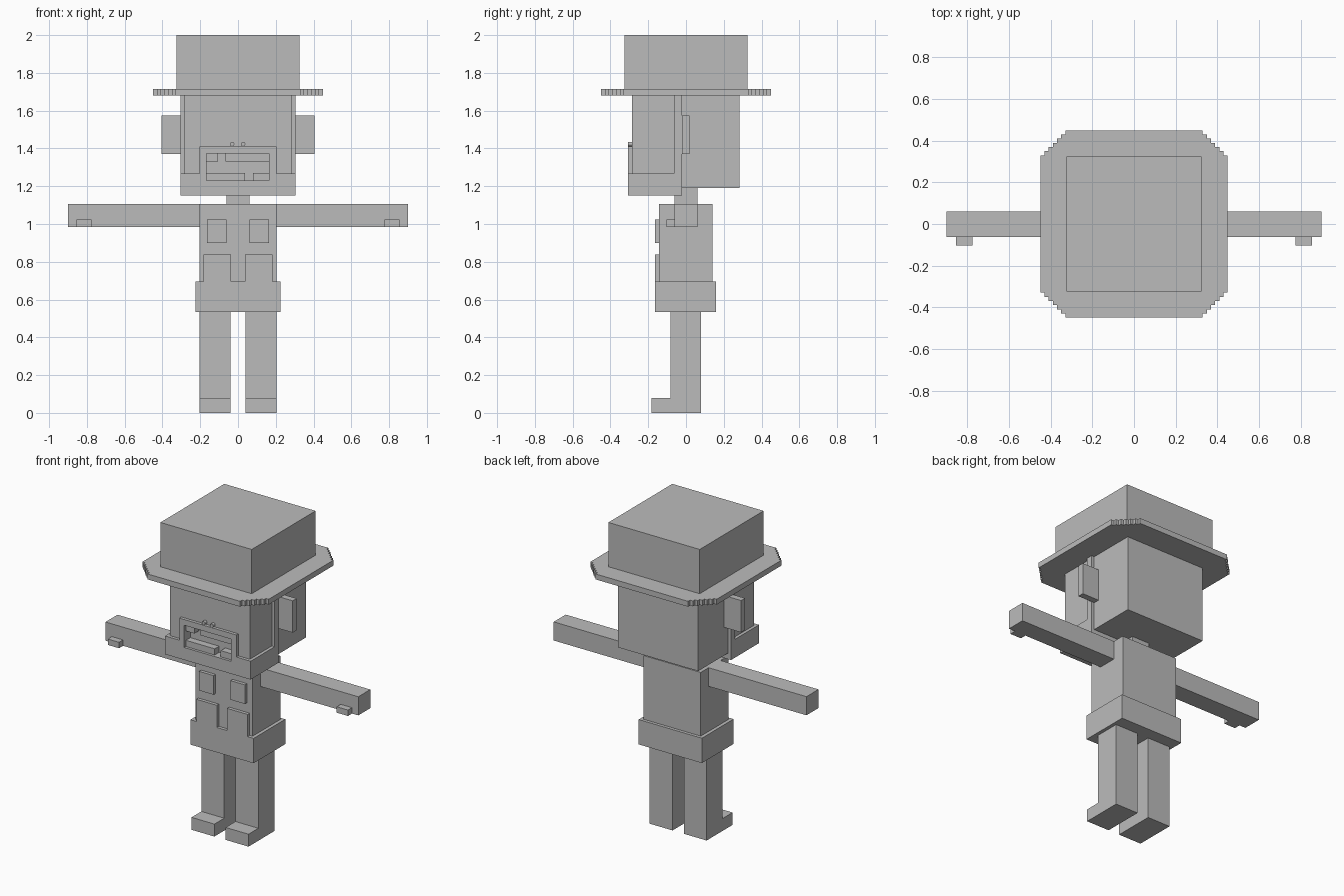
import bpy, bmesh, math
from mathutils import Matrix

if "Cube" in bpy.data.objects:
    bpy.data.objects.remove(bpy.data.objects["Cube"])

grey = bpy.data.materials.new("plain_grey")
grey.diffuse_color = (0.5, 0.5, 0.5, 1)
grey.use_nodes = True
grey.node_tree.nodes["Principled BSDF"].inputs["Base Color"].default_value = grey.diffuse_color


def finish(name, bm):
    bmesh.ops.recalc_face_normals(bm, faces=bm.faces[:])
    mesh = bpy.data.meshes.new(name)
    bm.to_mesh(mesh)
    bm.free()
    mesh.materials.append(grey)
    ob = bpy.data.objects.new(name, mesh)
    bpy.context.collection.objects.link(ob)
    return ob


def box(name, x, y, z):
    """Box from (low, high) pairs along each axis."""
    bm = bmesh.new()
    bmesh.ops.create_cube(bm, size=1)
    for v in bm.verts:
        v.co = [r[0] if c < 0 else r[1] for c, r in zip(v.co, (x, y, z))]
    return finish(name, bm)


def pair(name, x, y, z):
    """Same box on both sides of the body."""
    return [box("left_" + name, x, y, z),
            box("right_" + name, (-x[1], -x[0]), y, z)]


# Legs, feet and hips
pair("leg", (0.04, 0.203), (-0.083, 0.08), (0.08, 0.535))
pair("foot", (0.04, 0.203), (-0.183, 0.08), (0, 0.08))
box("hips", (-0.225, 0.225), (-0.163, 0.16), (0.535, 0.695))

# Torso with raised front panels
box("torso", (-0.203, 0.203), (-0.142, 0.14), (0.695, 1.105))
pair("waist_panel", (0.037, 0.183), (-0.163, -0.142), (0.695, 0.838))
pair("chest_panel", (0.06, 0.163), (-0.163, -0.142), (0.9, 1.023))

# Arms and thumbs
pair("arm", (0.203, 0.9), (-0.062, 0.06), (0.985, 1.105))
pair("thumb", (0.775, 0.855), (-0.103, -0.062), (0.985, 1.023))

# Head, neck and ears
box("neck", (-0.062, 0.062), (-0.062, 0.06), (1.105, 1.19))
head = box("head", (-0.285, 0.285), (-0.287, 0.283), (1.19, 1.68))
pair("ear", (0.285, 0.405), (-0.022, 0.018), (1.37, 1.575))

# Beard: chin, moustache and sideburns
chin = box("chin_beard", (-0.305, 0.305), (-0.307, -0.022), (1.15, 1.268))
moustache = box("moustache", (-0.203, 0.203), (-0.307, -0.286), (1.268, 1.41))
pair("sideburn", (0.284, 0.305), (-0.063, -0.022), (1.268, 1.68))

# Mouth opening
cutter = box("mouth_cutter", (-0.168, 0.165), (-0.5, -0.245), (1.23, 1.373))
cutter.hide_render = True
cutter.hide_viewport = True
for ob in (head, chin, moustache):
    mod = ob.modifiers.new("mouth", 'BOOLEAN')
    mod.operation = 'DIFFERENCE'
    mod.solver = 'EXACT'
    mod.object = cutter

# Teeth rows, each with one gap
for name, x, z in (("upper_tooth_a", (-0.168, -0.107), (1.33, 1.373)),
                   ("upper_tooth_b", (-0.065, 0.165), (1.33, 1.373)),
                   ("lower_tooth_a", (-0.168, 0.037), (1.23, 1.27)),
                   ("lower_tooth_b", (0.08, 0.165), (1.23, 1.27))):
    box(name, x, (-0.29, -0.245), z)

# Nostrils
for side, x in (("left", 0.027), ("right", -0.031)):
    bm = bmesh.new()
    bmesh.ops.create_cone(bm, cap_ends=True, segments=12, radius1=0.012,
                          radius2=0.012, depth=0.02,
                          matrix=Matrix.Translation((x, -0.297, 1.423))
                          @ Matrix.Rotation(math.pi / 2, 4, 'X'))
    finish(side + "_nostril", bm)

# Hat brim with stepped corners
corner = [(0.45, 0.33)]
for i in range(6):
    a, b = 0.45 - 0.02 * i, 0.33 + 0.02 * i
    corner += [(a - 0.02, b), (a - 0.02, b + 0.02)]
bm = bmesh.new()
ring = []
for quarter in range(4):
    for x, y in corner:
        for _ in range(quarter):
            x, y = -y, x
        ring.append(bm.verts.new((x, y, 1.68)))
face = bm.faces.new(ring)
top = bmesh.ops.extrude_face_region(bm, geom=[face])["geom"]
for v in top:
    if isinstance(v, bmesh.types.BMVert):
        v.co.z = 1.715
finish("hat_brim", bm)
box("hat_crown", (-0.325, 0.325), (-0.325, 0.325), (1.714, 2.0))
